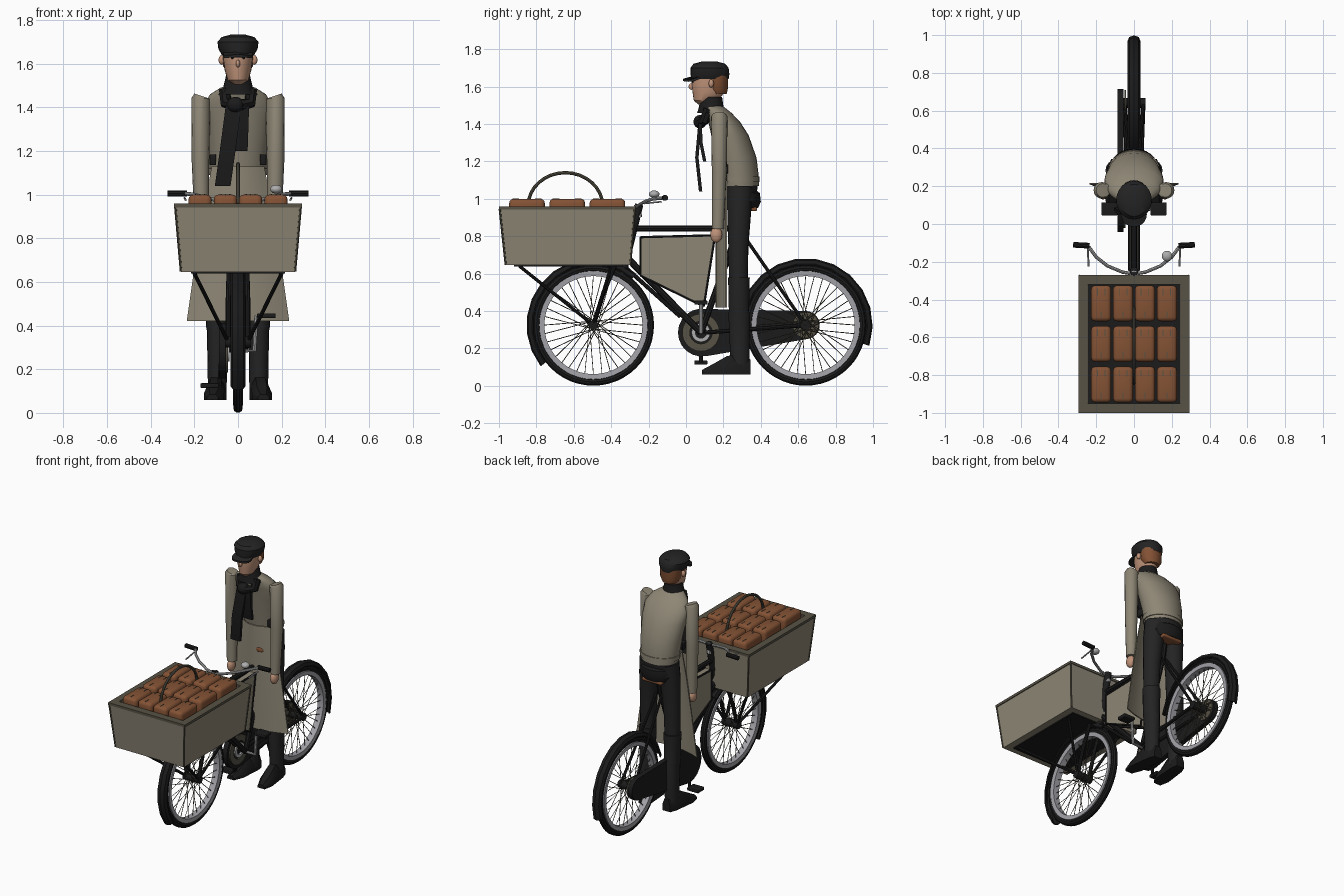
import bpy, bmesh, math
from mathutils import Vector, Matrix

old = bpy.data.objects.get("Cube")
if old:
    bpy.data.objects.remove(old)
made = []


def material(name, *rgb):
    m = bpy.data.materials.new(name)
    m.use_nodes = True
    m.diffuse_color = (*rgb, 1)
    m.node_tree.nodes["Principled BSDF"].inputs["Base Color"].default_value = (*rgb, 1)
    return m


black = material("black", .011, .011, .011)
cloth = material("charcoal cloth", .017, .017, .018)
khaki = material("khaki", .27, .24, .18)
olive = material("dark khaki", .095, .085, .06)
brown = material("crust brown", .23, .085, .035)
skin = material("skin", .52, .29, .19)
grey = material("rim grey", .36, .36, .39)
silver = material("silver", .42, .42, .42)


def finish(name, bm, mat):
    bmesh.ops.recalc_face_normals(bm, faces=bm.faces)
    me = bpy.data.meshes.new(name)
    bm.to_mesh(me)
    bm.free()
    me.materials.append(mat)
    ob = bpy.data.objects.new(name, me)
    bpy.context.collection.objects.link(ob)
    made.append(ob)
    return ob


def skin_rings(bm, rings, closed=False):
    vs = [[bm.verts.new(p) for p in r] for r in rings]
    n = len(vs[0])
    pairs = list(zip(vs, vs[1:])) + ([(vs[-1], vs[0])] if closed else [])
    for a, b in pairs:
        for i in range(n):
            j = (i + 1) % n
            bm.faces.new((a[i], a[j], b[j], b[i]))
    if not closed:
        bm.faces.new(vs[0])
        bm.faces.new(vs[-1])


def loft(name, rings, mat, closed=False):
    bm = bmesh.new()
    skin_rings(bm, rings, closed)
    return finish(name, bm, mat)


def tube_rings(pts, r, n=8):
    pts = [Vector(p) for p in pts]
    rings, q, last = [], None, None
    for i, p in enumerate(pts):
        t = (pts[min(i + 1, len(pts) - 1)] - pts[max(i - 1, 0)]).normalized()
        q = t.to_track_quat('Z', 'Y') if q is None else last.rotation_difference(t) @ q
        last = t
        rad = r[i] if isinstance(r, (list, tuple)) else r
        rings.append([p + q @ Vector((rad * math.cos(k * math.tau / n), rad * math.sin(k * math.tau / n), 0))
                      for k in range(n)])
    return rings


def tube(name, pts, r, mat, n=8):
    return loft(name, tube_rings(pts, r, n), mat)


def body(name, rows, mat, x=0, n=24):
    """Stacked ellipses; each row is z, y, half width, half depth."""
    return loft(name, [[(x + rx * math.cos(k * math.tau / n), y + ry * math.sin(k * math.tau / n), z)
                        for k in range(n)] for z, y, rx, ry in rows], mat)


def lathe(name, y, z, profile, mat, start=0, end=360, steps=48):
    """Turn an (x, radius) profile about an axle along x."""
    full = end - start == 360
    rings = []
    for i in range(steps if full else steps + 1):
        a = math.radians(start + (end - start) * i / steps)
        rings.append([(x, y + r * math.cos(a), z + r * math.sin(a)) for x, r in profile])
    return loft(name, rings, mat, full)


def box(name, c, size, mat, bevel=0):
    bm = bmesh.new()
    bmesh.ops.create_cube(bm, size=1, matrix=Matrix.Translation(c) @ Matrix.Diagonal((*size, 1)))
    if bevel:
        bmesh.ops.bevel(bm, geom=bm.edges[:], offset=bevel, segments=3, profile=.5, affect='EDGES')
    return finish(name, bm, mat)


def ball(name, c, size, mat):
    bm = bmesh.new()
    bmesh.ops.create_uvsphere(bm, u_segments=20, v_segments=12, radius=1,
                              matrix=Matrix.Translation(c) @ Matrix.Diagonal((*size, 1)))
    return finish(name, bm, mat)


def rect(hx, y0, y1, z):
    return [(-hx, y0, z), (hx, y0, z), (hx, y1, z), (-hx, y1, z)]


# Wheels, fenders and spokes
AXLE = .325
FRONT, REAR = -.495, .64
for label, y, a0, a1 in (("front", FRONT, 50, 218), ("rear", REAR, -18, 165)):
    tyre = [(.021 * math.cos(k * math.pi / 5), .304 + .021 * math.sin(k * math.pi / 5)) for k in range(10)]
    lathe(label + "_tyre", y, AXLE, tyre, black)
    lathe(label + "_rim", y, AXLE, [(-.022, .262), (.022, .262), (.024, .29), (-.024, .29)], grey)
    shell = [(-.034, .33), (-.025, .35), (0, .358), (.025, .35), (.034, .33)]
    inner = [(x * .88, r - .007) for x, r in reversed(shell)]
    lathe(label + "_fender", y, AXLE, shell + inner, black, a0, a1, 11)
    bm = bmesh.new()
    for k in range(36):
        a = k * math.tau / 36
        b = a + (.9 if k % 4 < 2 else -.9)
        hx = .03 if k % 2 else -.03
        skin_rings(bm, tube_rings([(hx, y + .025 * math.cos(b), AXLE + .025 * math.sin(b)),
                                   (0, y + .265 * math.cos(a), AXLE + .265 * math.sin(a))], .0022, 4))
    finish(label + "_spokes", bm, olive)
    tube(label + "_hub", [(-.06, y, AXLE), (.06, y, AXLE)], .026, black, 12)
lathe("rear_sprocket", REAR, AXLE, [(-.05, .02), (-.05, .07), (-.042, .07), (-.042, .02)], olive)

# Bicycle frame
BB = (0, .08, .285)
SEAT = (0, .28, .84)
tube("head_tube", [(0, -.34, .6), (0, -.25, .97)], .022, black, 12)
tube("top_tube", [(0, -.285, .842), SEAT], .016, black)
tube("down_tube", [(0, -.31, .68), BB], .018, black)
tube("lower_down_tube", [(0, -.32, .63), (0, -.03, .37)], .011, black)
tube("seat_tube", [BB, SEAT, (0, .3, .95)], .017, black)
for s, side in ((-1, "right"), (1, "left")):
    hub = (s * .05, REAR, AXLE)
    tube(side + "_seat_stay", [(s * .02, .29, .83), hub], .009, black)
    tube(side + "_chain_stay", [(s * .03, .1, .285), hub], .011, black)
    axle = (s * .045, FRONT, AXLE)
    tube(side + "_fork_blade", [axle, (s * .045, -.44, .5), (s * .04, -.37, .67), (0, -.33, .68)], .012, black)
    tube(side + "_basket_strut", [axle, (s * .2, -.89, .64)], .009, black)
    tube(side + "_rear_basket_strut", [axle, (s * .2, -.4, .64)], .009, black)
    # Crank and pedal point opposite ways on the two sides
    end = (s * .085, .08, .285 + s * .16)
    tube(side + "_crank", [(0, .08, .285), (s * .075, .08, .285), end], .01, silver if s > 0 else black)
    box(side + "_pedal", (s * .13, .08, end[2]), (.085, .07, .022), black, .005)

# Chain case and chainring
outline = []
for y, z, r, lo, hi in ((.085, .285, .128, 80, 280), (REAR, AXLE, .075, -85, 85)):
    for k in range(13):
        a = math.radians(lo + (hi - lo) * k / 12)
        outline.append((y + r * math.cos(a), z + r * math.sin(a)))
loft("chain_case", [[(x, y, z) for y, z in outline] for x in (-.088, -.055)], black)
lathe("chainring", .08, .285, [(-.056, .06), (-.056, .1), (-.046, .1), (-.046, .06)], olive)
lathe("crank_disc", .08, .285, [(-.05, .03), (-.05, .05), (-.04, .05), (-.04, .03)], silver)

# Panel bag inside the frame, with piped edge
panel = [(-.243, .795), (.155, .805), (.095, .425), (-.243, .59)]
loft("frame_bag", [[(x, y, z) for y, z in panel] for x in (-.025, .025)], khaki)
for s in (-1, 1):
    for (y0, z0), (y1, z1) in zip(panel, panel[1:] + panel[:1]):
        tube("bag_piping", [(s * .025, y0, z0), (s * .025, y1, z1)], .007, black, 6)

# Handlebar, grips, levers and bell
half = [(.06, -.255, .965), (.14, -.222, .985), (.2, -.175, 1.0), (.24, -.12, 1.005)]
tube("handlebar", [(-x, y, z) for x, y, z in reversed(half)] + [(0, -.265, .955)] + half, .009, silver)
tube("stem", [(0, -.25, .9), (0, -.262, .97)], .016, silver)
for s in (-1, 1):
    tube("grip", [(s * .235, -.115, 1.005), (s * .322, -.11, 1.005)], .015, black, 10)
    tube("brake_lever", [(s * .245, -.13, .985), (s * .24, -.225, .975)], .005, silver, 6)
ball("bell", (.175, -.17, 1.025), (.028, .028, .02), silver)

# Basket with rim, dark floor and arched handle
loft("basket", [rect(.262, -.965, -.297, .645), rect(.288, -.997, -.273, .95),
                rect(.25, -.955, -.315, .95), rect(.245, -.95, -.32, .9)], khaki)
loft("basket_rim", [rect(.293, -1.0, -.269, .942), rect(.293, -1.0, -.269, .959),
                    rect(.245, -.95, -.32, .959), rect(.245, -.95, -.32, .942)], olive, True)
loft("basket_floor", [rect(.244, -.949, -.321, .9), rect(.244, -.949, -.321, .906)], black)
loft("basket_underside", [rect(.215, -.92, -.34, .638), rect(.215, -.92, -.34, .646)], black)
for sx in (-1, 1):
    for b, t in ((-.964, -.996), (-.298, -.274)):
        tube("basket_corner", [(sx * .261, b, .648), (sx * .287, t, .945)], .006, olive, 6)
arch = [(0, -.645 + .2 * math.cos(k * math.pi / 16), .96 + .18 * math.sin(k * math.pi / 16)) for k in range(17)]
tube("basket_handle", arch, .009, olive)

# Loaves of bread
for i in range(4):
    for j in range(3):
        x, y = -.174 + i * .116, -.85 + j * .215
        box("loaf", (x, y, .95), (.106, .19, .1), brown, .022)
        for dx, dy in ((-.02, .06), (.02, .06), (0, -.06)):
            box("loaf_slit", (x + dx, y + dy, .999), (.005, .035, .006), olive)

# Saddle with leather underside
body("saddle", [(.95, .31, .1, .075), (.985, .3, .125, .1), (1.03, .3, .115, .095), (1.05, .3, .08, .07)], black)
box("saddle_leather", (0, .335, .945), (.15, .09, .022), brown, .008)

# Legs and boots
for s, side in ((-1, "right"), (1, "left")):
    tube(side + "_trouser", [(s * .065, .29, 1.06), (s * .08, .285, .95), (s * .09, .28, .75), (s * .093, .28, .56)],
         [.072, .065, .054, .05], cloth, 16)
    body(side + "_boot_shaft", [(.58, .283, .056, .058), (.4, .283, .052, .054), (.38, .285, .048, .058),
                                (.2, .287, .044, .052), (.09, .287, .043, .052)], cloth, s * .095, 16)
    foot = ((.345, .03, .08), (.3, .042, .11), (.22, .044, .1), (.15, .046, .06), (.085, .026, .025))
    loft(side + "_foot", [[(s * (.095 + (.3 - y) * .1) + w * cx, y, .06 + h * cz) for cx, cz in
                           ((-1, 0), (1, 0), (1, .5), (.5, 1), (-.5, 1), (-1, .5))] for y, w, h in foot], black)
body("hips", [(.95, .29, .09, .07), (1.0, .288, .122, .088), (1.09, .285, .125, .1)], cloth)

# Jacket, belt and pocket openings
body("jacket", [(1.07, .285, .125, .105), (1.13, .28, .133, .108), (1.22, .265, .14, .112), (1.34, .235, .156, .1),
                (1.41, .205, .158, .085), (1.46, .175, .128, .068), (1.49, .15, .08, .055), (1.5, .145, .05, .045)], khaki)
body("belt", [(1.09, .283, .134, .111), (1.12, .281, .137, .112)], khaki)

# Arms and hands
for s, side in ((-1, "right"), (1, "left")):
    tube(side + "_sleeve", [(s * .166, .178, 1.452), (s * .17, .178, 1.44), (s * .172, .178, 1.15), (s * .166, .17, .84)],
         [.036, .044, .04, .032], khaki, 16)
    ball(side + "_hand", (s * .165, .162, .808), (.024, .032, .042), skin)
    box(side + "_pocket", (s * .115, .2, 1.16), (.03, .05, .05), black, .005)

# Flared apron with leather patch
rows = []
for z, w in ((1.13, .12), (.95, .155), (.7, .195), (.42, .235)):
    front = [(w * k / 5, .158 + .052 * (k / 5) ** 2, z) for k in range(-5, 6)]
    rows.append(front + [(x, y + .008, z) for x, y, z in reversed(front)])
loft("apron", rows, khaki)
ball("apron_patch", (.05, .163, .97), (.03, .006, .015), brown)

# Scarf with knot and two hanging ends
body("scarf_wrap", [(1.46, .135, .09, .075), (1.49, .135, .068, .066), (1.545, .135, .055, .058)], black)
for s in (-1, 1):
    tube("scarf_fold", [(s * .06, .12, 1.48), (s * .055, .1, 1.42), (s * .01, .075, 1.41)], .028, black)
ball("scarf_knot", (-.012, .075, 1.412), (.04, .035, .036), black)
for x0, x1, zend, y in ((-.02, -.07, 1.04, .078), (.015, .008, 1.2, .1)):
    loft("scarf_end", [[(x + dx * .036, yy + dy * .009, z) for dx, dy in ((-1, -1), (1, -1), (1, 1), (-1, 1))]
                       for x, yy, z in ((x0, .075, 1.41), ((x0 + x1) / 2, y - .02, (1.4 + zend) / 2), (x1, y, zend))], black)

# Head, face and hair
body("head", [(1.505, .105, .025, .04), (1.525, .108, .048, .066), (1.57, .12, .061, .085), (1.62, .123, .068, .093),
              (1.68, .125, .068, .09)], skin)
body("hair", [(1.56, .172, .05, .045), (1.59, .168, .069, .056), (1.67, .165, .074, .061)], brown)
ball("nose", (0, .028, 1.6), (.01, .014, .017), skin)
for s in (-1, 1):
    ball("ear", (s * .075, .135, 1.617), (.014, .014, .022), skin)
    ball("eye", (s * .026, .036, 1.628), (.007, .005, .006), black)

# Flat cap and peak
body("cap", [(1.64, .128, .074, .1), (1.668, .128, .09, .104), (1.7, .126, .094, .102), (1.722, .125, .075, .085),
             (1.733, .125, .035, .045)], cloth)
peak = [[(.068 * math.cos(a), .05 + .065 * math.sin(a), z + .022 * math.sin(a) - .02 * math.cos(a) ** 2)
         for a in (k * math.tau / 20 for k in range(20))] for z in (1.652, 1.664)]
loft("cap_peak", peak, cloth)

# Smooth rounded surfaces, keep edges sharp
bpy.ops.object.select_all(action='DESELECT')
for ob in made:
    ob.select_set(True)
bpy.context.view_layer.objects.active = made[0]
bpy.ops.object.shade_smooth_by_angle(angle=math.radians(35))
